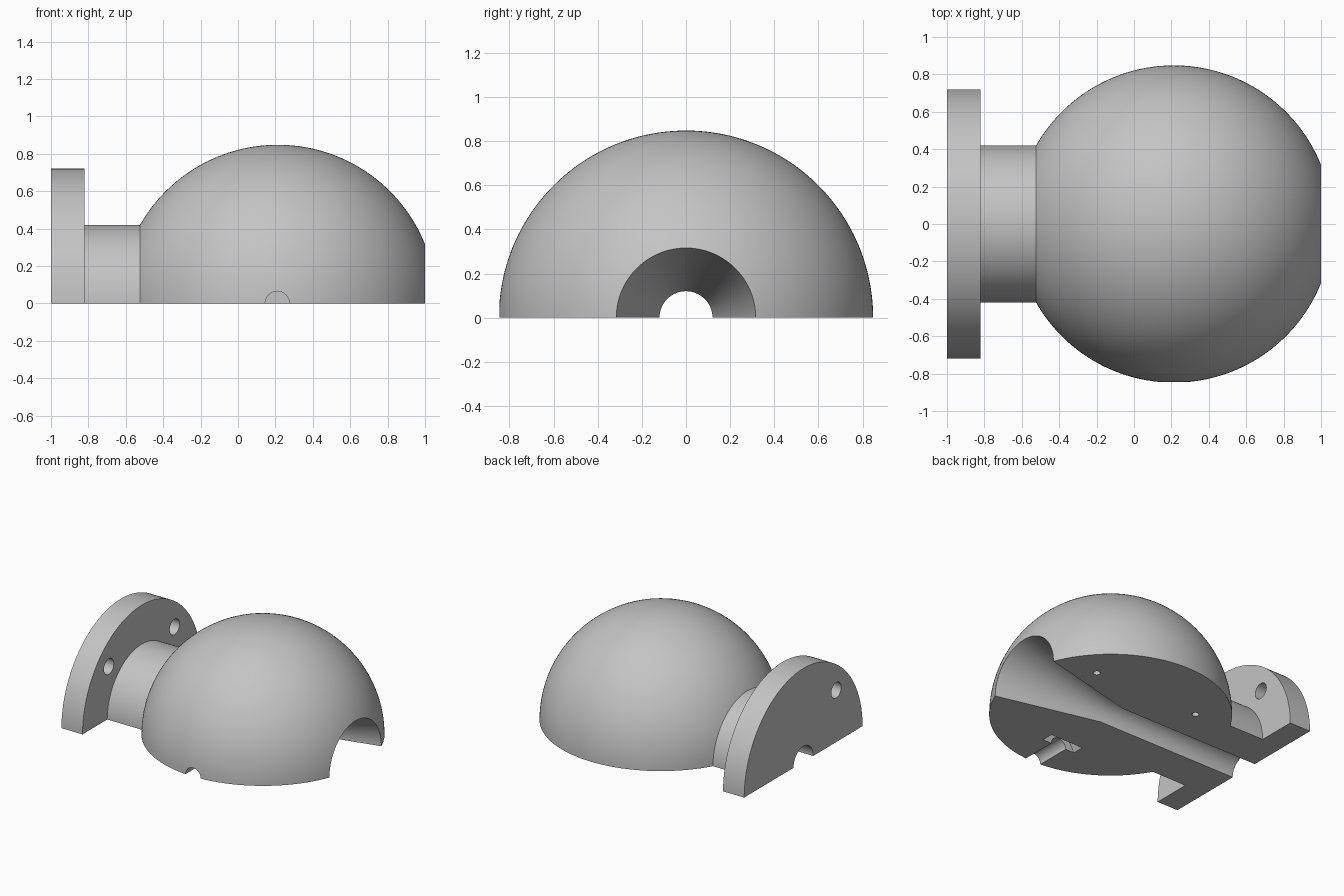
import bpy, bmesh, math
from mathutils import Matrix, Vector

if "Cube" in bpy.data.objects:
    bpy.data.objects.remove(bpy.data.objects["Cube"])

CX, R = 0.213, 0.848      # ball centre on x, ball radius
STEPS = 96                # segments round the half turn

grey = bpy.data.materials.new("plain grey")
grey.diffuse_color = (0.55, 0.55, 0.55, 1)
grey.use_nodes = True
grey.node_tree.nodes["Principled BSDF"].inputs["Base Color"].default_value = grey.diffuse_color


def make_object(name, bm):
    mesh = bpy.data.meshes.new(name)
    bmesh.ops.recalc_face_normals(bm, faces=bm.faces)
    bm.to_mesh(mesh)
    bm.free()
    ob = bpy.data.objects.new(name, mesh)
    bpy.context.collection.objects.link(ob)
    mesh.materials.append(grey)
    return ob


def half_lathe(name, profile):
    """Turn a closed (x, radius) profile half way round the x axis and cap it."""
    bm = bmesh.new()
    rings = []
    for i in range(STEPS + 1):
        a = math.pi * i / STEPS
        rings.append([bm.verts.new((x, r * math.cos(a), r * math.sin(a) if 0 < i < STEPS else 0))
                      for x, r in profile])
    n = len(profile)
    for p, q in zip(rings, rings[1:]):
        for j in range(n):
            k = (j + 1) % n
            bm.faces.new((p[j], p[k], q[k], q[j]))
    bm.faces.new(rings[0])
    bm.faces.new(rings[-1])
    return make_object(name, bm)


def cut(body, start, end, radius, sides=32):
    """Subtract a straight prism running from start to end."""
    start, end = Vector(start), Vector(end)
    axis = end - start
    turn = Matrix.Identity(4)
    if abs(axis.y) > 0:
        turn = Matrix.Rotation(math.pi / 2, 4, 'X')
    elif abs(axis.x) > 0:
        turn = Matrix.Rotation(math.pi / 2, 4, 'Y')
    bm = bmesh.new()
    bmesh.ops.create_cone(bm, cap_ends=True, segments=sides, radius1=radius, radius2=radius,
                          depth=axis.length,
                          matrix=Matrix.Translation((start + end) / 2) @ turn
                          @ Matrix.Rotation(math.pi / 2, 4, 'Z'))
    tool = make_object("hole_cutter", bm)
    tool.hide_render = True
    mod = body.modifiers.new("hole", 'BOOLEAN')
    mod.operation, mod.solver, mod.object = 'DIFFERENCE', 'EXACT', tool
    bpy.context.view_layer.objects.active = body
    bpy.ops.object.modifier_apply(modifier=mod.name)
    bpy.data.objects.remove(tool)


# Ball, neck and flange as one turned half, with bore and flared mouth
a0 = math.pi - math.asin(0.42 / R)
a1 = math.acos((1 - CX) / R)
arc = [(CX + R * math.cos(a0 + (a1 - a0) * i / 64),
        R * math.sin(a0 + (a1 - a0) * i / 64)) for i in range(65)]
profile = [(-1, 0.12), (-1, 0.72), (-0.82, 0.72), (-0.82, 0.42)] + arc + [(0.205, 0.12)]
body = half_lathe("ball_half_with_flange", profile)

# Bolt holes through the flange
for s in (-1, 1):
    cut(body, (-1.1, s * 0.4, 0.4), (-0.75, s * 0.4, 0.4), 0.06)

# Screw channel in the front and its nut pocket
cut(body, (0.21, -0.95, 0), (0.21, -0.5, 0), 0.065)
cut(body, (0.21, -0.57, 0), (0.21, -0.48, 0), 0.14, 6)

# Locating pin holes in the flat face
for s in (-1, 1):
    cut(body, (CX + s * 0.45, 0.385, -0.1), (CX + s * 0.45, 0.385, 0.15), 0.025, 24)

bpy.ops.object.select_all(action='DESELECT')
body.select_set(True)
bpy.context.view_layer.objects.active = body
bpy.ops.object.shade_smooth_by_angle(angle=math.radians(25))
